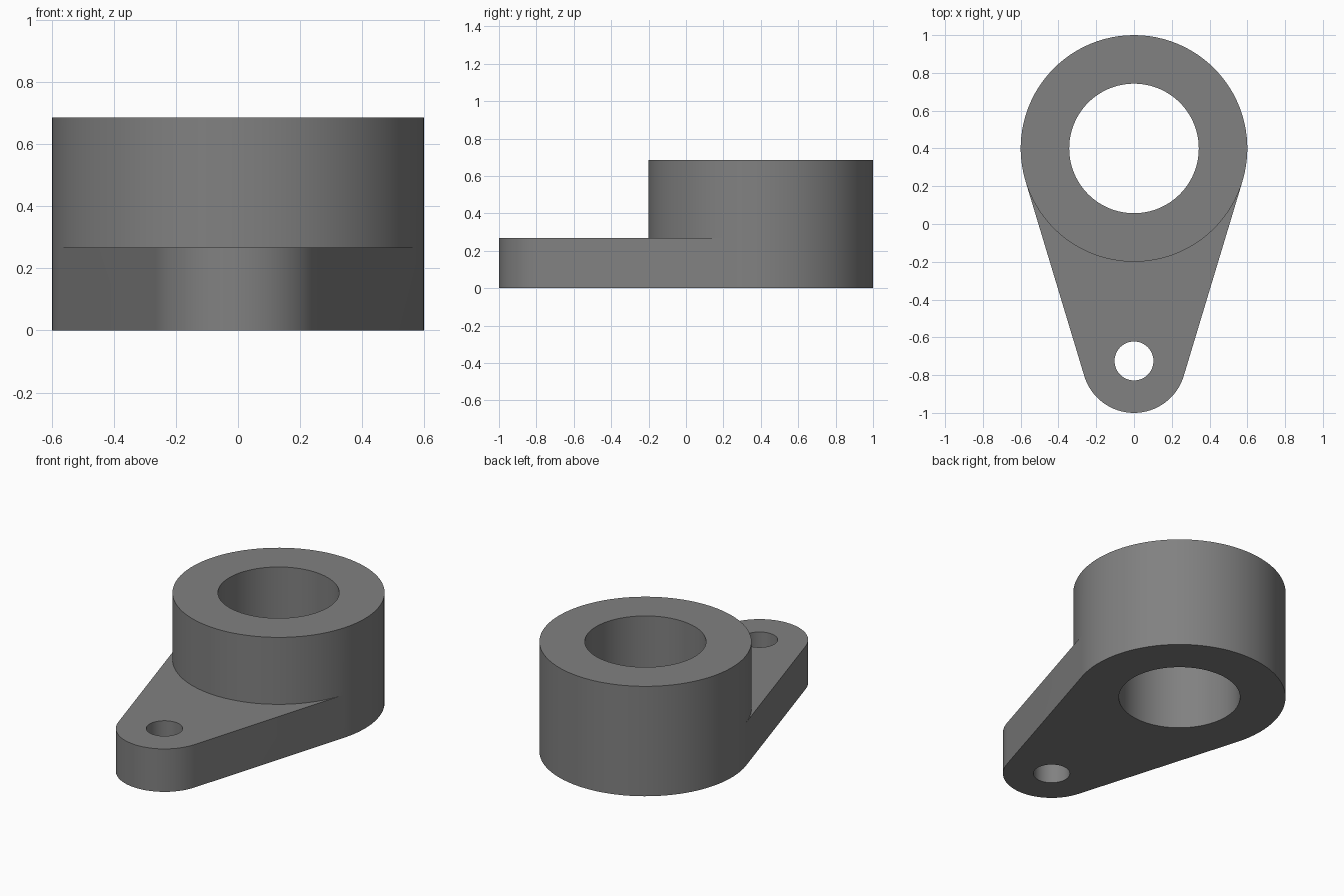
import bpy, bmesh, math

if "Cube" in bpy.data.objects:
    bpy.data.objects.remove(bpy.data.objects["Cube"])

BOSS_Y, BOSS_R, BORE_R, BOSS_H = 0.40, 0.60, 0.343, 0.686
EAR_Y, EAR_R, BOLT_R, PLATE_H = -0.725, 0.275, 0.103, 0.268

# angle of the straight sides that touch both round ends
tilt = math.asin((BOSS_R - EAR_R) / (BOSS_Y - EAR_Y))


def arc(cy, r, a0, a1, n):
    """n + 1 points on a circle centred on x = 0."""
    return [(r * math.cos(a0 + (a1 - a0) * i / n),
             cy + r * math.sin(a0 + (a1 - a0) * i / n)) for i in range(n + 1)]


bm = bmesh.new()


def verts(points, z):
    return [bm.verts.new((x, y, z)) for x, y in points]


def edge(a, b):
    return bm.edges.get((a, b)) or bm.edges.new((a, b))


def loop_edges(loop):
    return [edge(a, b) for a, b in zip(loop, loop[1:] + loop[:1])]


def wall(low, high):
    n = len(low)
    for i in range(n):
        j = (i + 1) % n
        bm.faces.new((low[i], low[j], high[j], high[i]))


def fill(*loops):
    bmesh.ops.triangle_fill(bm, use_beauty=True, edges=[e for l in loops for e in loop_edges(l)])


# outlines: back arc of the boss, its front arc, and the ear end
back = arc(BOSS_Y, BOSS_R, -tilt, math.pi + tilt, 56)
front = arc(BOSS_Y, BOSS_R, math.pi + tilt, 2 * math.pi - tilt, 40)[1:-1]
ear = arc(EAR_Y, EAR_R, math.pi + tilt, 2 * math.pi - tilt, 32)
bore = arc(BOSS_Y, BORE_R, 0, 2 * math.pi, 96)[:-1]
bolt = arc(EAR_Y, BOLT_R, 0, 2 * math.pi, 48)[:-1]

# rings of vertices at each height
base = verts(back + ear, 0)
back_mid, ear_mid, front_mid = (verts(p, PLATE_H) for p in (back, ear, front))
boss_top = verts(back + front, BOSS_H)
bore_low, bore_top = verts(bore, 0), verts(bore, BOSS_H)
bolt_low, bolt_top = verts(bolt, 0), verts(bolt, PLATE_H)

# side walls and hole walls
wall(base, back_mid + ear_mid)
wall(back_mid + front_mid, boss_top)
wall(bore_low, bore_top)
wall(bolt_low, bolt_top)

# underside, plate top, boss top
fill(base, bore_low, bolt_low)
fill([back_mid[-1]] + ear_mid + [back_mid[0]] + front_mid[::-1], bolt_top)
fill(boss_top, bore_top)
bmesh.ops.recalc_face_normals(bm, faces=bm.faces)

mesh = bpy.data.meshes.new("bracket")
bm.to_mesh(mesh)
bm.free()
body = bpy.data.objects.new("bracket", mesh)
bpy.context.collection.objects.link(body)

grey = bpy.data.materials.new("mid grey")
grey.diffuse_color = (0.22, 0.22, 0.22, 1)
grey.use_nodes = True
grey.node_tree.nodes["Principled BSDF"].inputs["Base Color"].default_value = grey.diffuse_color
mesh.materials.append(grey)

bpy.context.view_layer.objects.active = body
body.select_set(True)
bpy.ops.object.shade_smooth_by_angle(angle=math.radians(30))
